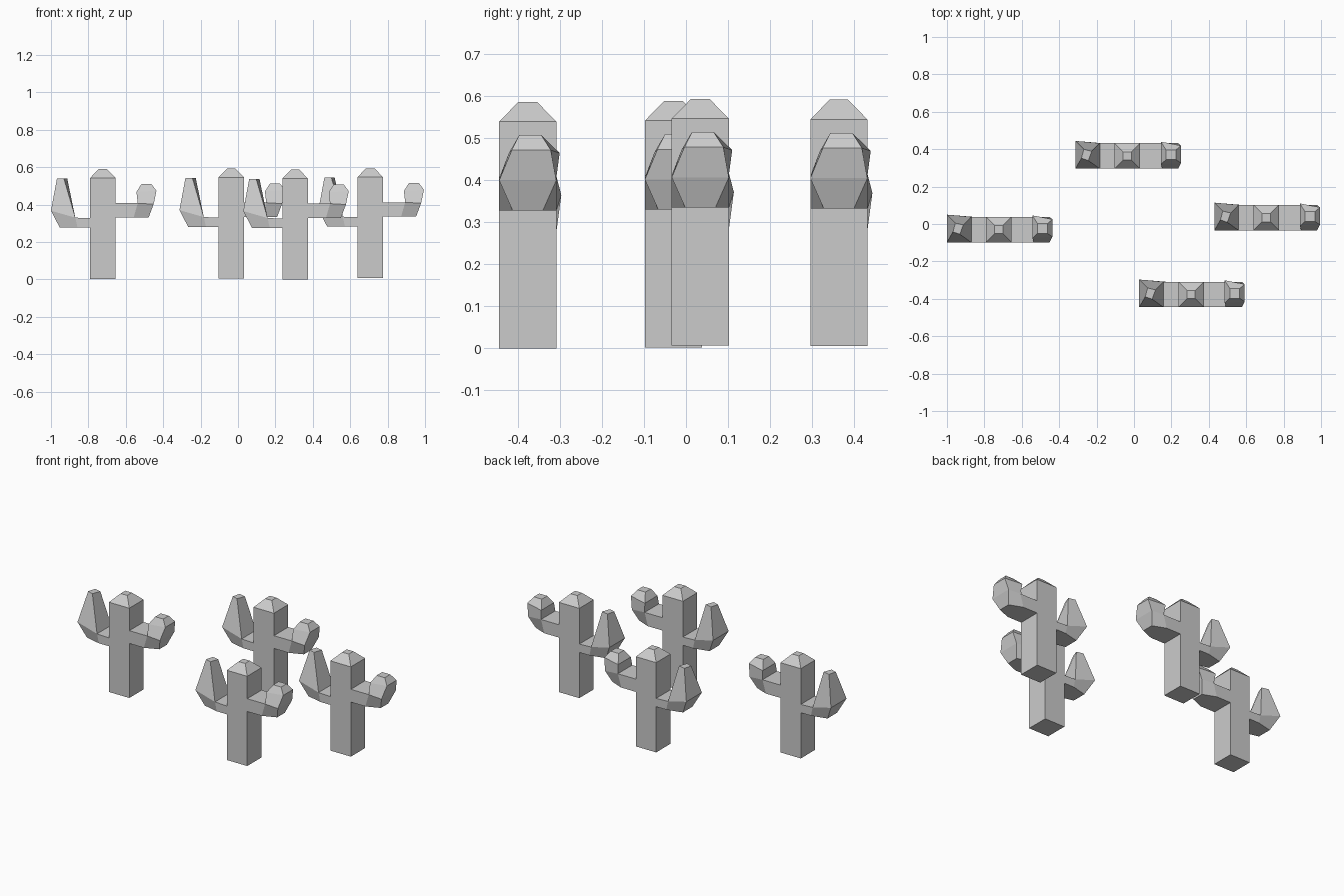
import bpy
import bmesh

default_cube = bpy.data.objects.get("Cube")
if default_cube:
    bpy.data.objects.remove(default_cube, do_unlink=True)

# One plain colour for every cactus
grey = bpy.data.materials.new("light_grey")
grey.use_nodes = True
colour = (0.6, 0.6, 0.6, 1)
grey.diffuse_color = colour
grey.node_tree.nodes["Principled BSDF"].inputs["Base Color"].default_value = colour

HALF = 0.068  # half the thickness of trunk and arms


def pair(x, z, front=-HALF, back=HALF):
    """Front and back points at one x and z."""
    return [(x, front, z), (x, back, z)]


def square(half, z):
    return [(-half, -half, z), (half, -half, z), (half, half, z), (-half, half, z)]


def loft(bm, lower, upper, skip=None):
    """Join two rings of four vertices with side faces."""
    for i in range(4):
        if i != skip:
            j = (i + 1) % 4
            bm.faces.new((lower[i], lower[j], upper[j], upper[i]))


def add_ring(bm, points):
    return [bm.verts.new(p) for p in points]


def finish(bm, name):
    bmesh.ops.recalc_face_normals(bm, faces=bm.faces)
    mesh = bpy.data.meshes.new(name)
    bm.to_mesh(mesh)
    bm.free()
    mesh.materials.append(grey)
    return mesh


def make_trunk():
    bm = bmesh.new()
    rings = [add_ring(bm, square(half, z))
             for half, z in ((HALF, 0), (HALF, 0.54), (0.022, 0.587))]
    for lower, upper in zip(rings, rings[1:]):
        loft(bm, lower, upper)
    bm.faces.new(rings[0])
    bm.faces.new(rings[-1])
    return finish(bm, "trunk")


def make_arm(name, root, knee, elbow, tips):
    """Horizontal stub, bent elbow, then a tapering tip growing upward."""
    bm = bmesh.new()
    r, k, e = (add_ring(bm, points) for points in (root, knee, elbow))
    loft(bm, r, k)
    loft(bm, k, e, skip=2)
    bm.faces.new(r)
    bm.faces.new(e)
    # The open top of the elbow is the base of the tip
    last = [k[3], k[2], e[2], e[3]]
    for points in tips:
        ring = add_ring(bm, points)
        loft(bm, last, ring)
        last = ring
    bm.faces.new(last)
    return finish(bm, name)


def section(x_low, z_low, x_high, z_high):
    return pair(x_low, z_low) + pair(x_high, z_high)[::-1]


# Short arm on the +x side with a small faceted cap
left_arm = make_arm(
    "left_arm",
    section(HALF, 0.328, HALF, 0.405),
    section(0.165, 0.328, 0.187, 0.405),
    pair(0.245, 0.328, -0.036, 0.036) + pair(0.272, 0.4)[::-1],
    [pair(0.18, 0.465, -0.045, 0.076) + pair(0.287, 0.472, -0.038, 0.055)[::-1],
     pair(0.207, 0.508, -0.02, 0.032) + pair(0.26, 0.508, -0.02, 0.032)[::-1]])

# Taller arm on the -x side ending in a twisted point
right_arm = make_arm(
    "right_arm",
    section(-HALF, 0.275, -HALF, 0.325),
    section(-0.135, 0.275, -0.147, 0.328),
    pair(-0.23, 0.275, -0.045, 0.045) + pair(-0.277, 0.365, -HALF, 0.08)[::-1],
    [[(-0.208, -0.025, 0.537), (-0.19, 0.025, 0.537),
      (-0.232, 0.035, 0.537), (-0.245, -0.012, 0.537)]])

# Four identical cacti
parts = (make_trunk(), left_arm, right_arm)
spots = {"west": (-0.723, -0.03, 0.002), "north": (-0.036, 0.364, 0.005),
         "south": (0.305, -0.377, 0), "east": (0.707, 0.034, 0.007)}
for spot, location in spots.items():
    for mesh in parts:
        obj = bpy.data.objects.new(f"{spot}_cactus_{mesh.name}", mesh)
        obj.location = location
        bpy.context.collection.objects.link(obj)
